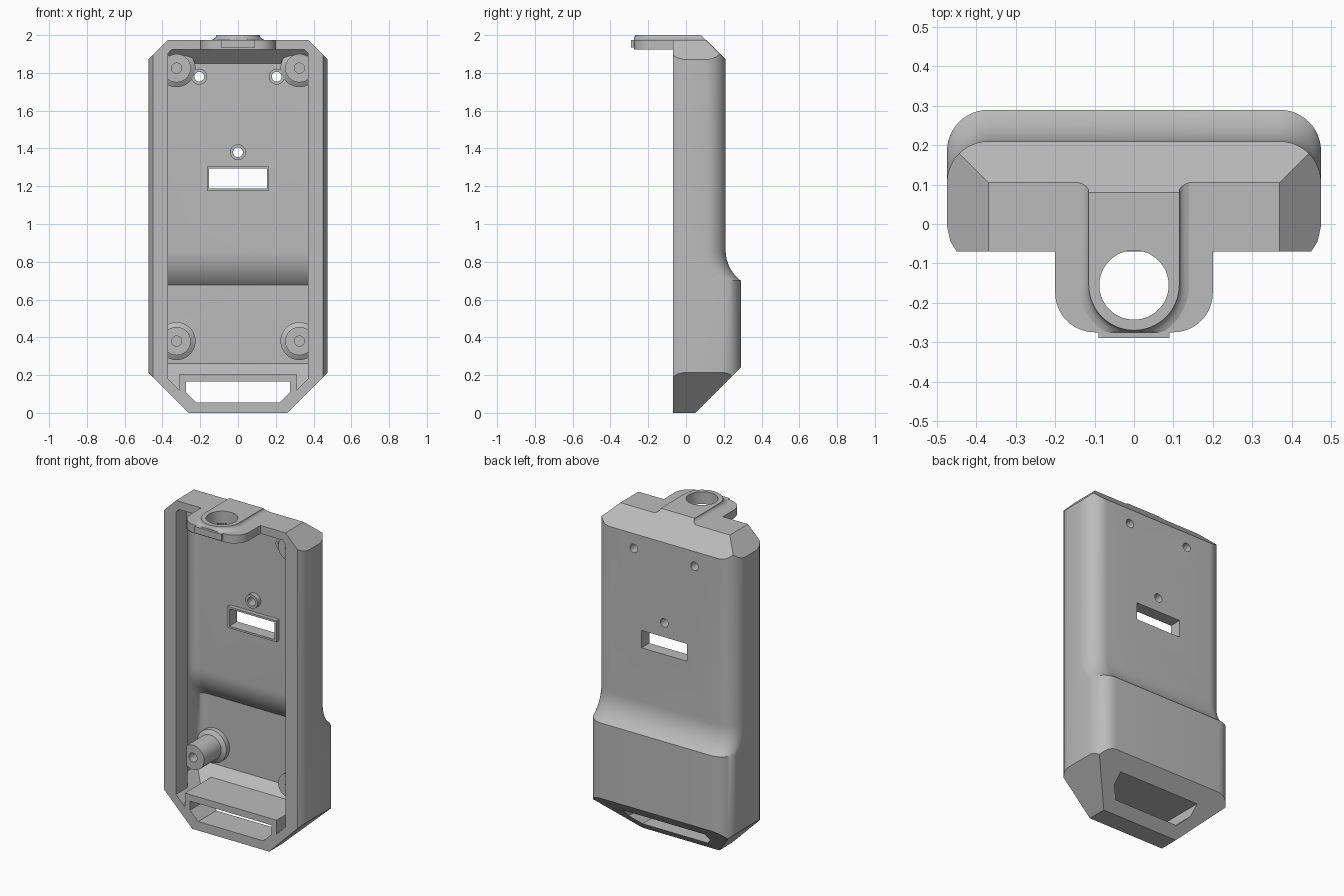
import bpy, bmesh, math
from mathutils import Vector

if "Cube" in bpy.data.objects:
    bpy.data.objects.remove(bpy.data.objects["Cube"])

grey = bpy.data.materials.new("plain_grey")
grey.use_nodes = True
grey.diffuse_color = (0.5, 0.5, 0.5, 1)
grey.node_tree.nodes["Principled BSDF"].inputs["Base Color"].default_value = (0.5, 0.5, 0.5, 1)


def loft(name, rings, planes=()):
    """Skin closed rings into a capped solid, then trim it to normal.p <= d planes."""
    bm = bmesh.new()
    rows = [[bm.verts.new(p) for p in ring] for ring in rings]
    n = len(rows[0])
    for a, b in zip(rows, rows[1:]):
        for i in range(n):
            j = (i + 1) % n
            bm.faces.new((a[i], a[j], b[j], b[i]))
    bm.faces.new(rows[0])
    bm.faces.new(rows[-1])
    bmesh.ops.recalc_face_normals(bm, faces=bm.faces)
    for normal, d in planes:
        v = Vector(normal)
        res = bmesh.ops.bisect_plane(bm, geom=bm.verts[:] + bm.edges[:] + bm.faces[:], dist=1e-6,
                                     plane_co=v * d / v.length_squared, plane_no=v, clear_outer=True)
        edges = [e for e in res["geom_cut"] if isinstance(e, bmesh.types.BMEdge) and e.is_boundary]
        if edges:
            bmesh.ops.holes_fill(bm, edges=edges)
    bmesh.ops.recalc_face_normals(bm, faces=bm.faces)
    mesh = bpy.data.meshes.new(name)
    bm.to_mesh(mesh)
    bm.free()
    mesh.materials.append(grey)
    ob = bpy.data.objects.new(name, mesh)
    bpy.context.collection.objects.link(ob)
    return ob


def prism(name, outline, z0, z1):
    return loft(name, [[(x, y, z) for x, y in outline] for z in (z0, z1)])


def front_prism(name, outline, y0, y1):
    return loft(name, [[(x, y, z) for x, z in outline] for y in (y0, y1)])


def rect(x, a, b):
    return [(-x, a), (x, a), (x, b), (-x, b)]


def arc(cx, cy, r, a0, a1, n=12):
    angles = [math.radians(a0 + (a1 - a0) * i / n) for i in range(n + 1)]
    return [(cx + r * math.cos(a), cy + r * math.sin(a)) for a in angles]


def lathe(name, x, z, profile):
    """Turn a (radius, y) profile about an axis running front to back."""
    return loft(name, [[(px, y, pz) for px, pz in arc(x, z, r, 0, 352.5, 47)] for r, y in profile])


def boolean(target, operation, *tools):
    for tool in tools:
        mod = target.modifiers.new("join", "BOOLEAN")
        mod.operation, mod.object, mod.solver = operation, tool, "EXACT"
        bpy.context.view_layer.update()
        result = bpy.data.meshes.new_from_object(target.evaluated_get(bpy.context.evaluated_depsgraph_get()))
        target.modifiers.clear()
        target.data = result
        bpy.data.objects.remove(tool)


def case_solid(name, t, front, extra=()):
    """Case volume inset by wall thickness t."""
    radius = 0.2 + t
    drop = math.sqrt(radius ** 2 - (0.12 + t) ** 2)
    sweep = math.asin(drop / radius)
    levels = [(-0.1, 0.29 - t)]
    for i in range(13):
        a = sweep * (1 - i / 12)
        levels.append((0.86 - radius * math.sin(a), 0.41 - radius * math.cos(a)))
    levels.append((2.1, 0.21 - t))
    rings = []
    for z, back in levels:
        half = [(x - t, y) for x, y in front]
        half += arc(0.37, back - 0.105 + t, 0.105 - t, 0, 90)
        rings.append([(x, y, z) for x, y in half + [(-x, y) for x, y in reversed(half)]])
    k = t * math.sqrt(2)
    planes = [((0, 0, -1), -t), ((0, 0, 1), 1.975 - t), ((0, 1, 1), 2.08 - k), ((0, 1, -1), 0.05 - k)]
    for s in (1, -1):
        planes += [((s, 0, 1), 2.345 - k), ((s, 0, -1), 0.26 - k)]
    return loft(name, rings, planes + list(extra))


# Case and its cavity, which is narrower at the front lip
case = case_solid("case", 0, [(0.45, -0.07), (0.466, -0.045), (0.475, -0.005)])
straight = [(0.475, -0.2), (0.475, -0.1), (0.475, -0.05)]
cavity = case_solid("cavity", 0.05, straight, [((0, -1, 0), -0.04)])
mouth = case_solid("mouth", 0.05, straight, [((1, 0, 0), 0.37), ((-1, 0, 0), 0.37), ((0, 1, 0), 0.06)])
boolean(cavity, "UNION", mouth)

# Solid features left standing in the cavity
solids = [front_prism("strap_bar", rect(0.31, -0.1, 0.205), -0.3, 0.35),
          front_prism("window_frame", rect(0.165, 1.175, 1.305), 0.135, 0.35)]
for s in (1, -1):
    for z, back in ((0.38, 0.24), (1.825, 0.16)):
        solids.append(lathe("post", s * 0.325, z, [
            (0.1, 0.35), (0.1, back - 0.03), (0.075, back - 0.045), (0.075, 0.03),
            (0.027, 0.03), (0.027, back - 0.02)]))
screw_spots = [(0.205, 1.78), (-0.205, 1.78), (0, 1.38)]
for x, z in screw_spots:
    solids.append(lathe("screw_ring", x, z, [(0.042, 0.35), (0.042, 0.13)]))
boolean(cavity, "DIFFERENCE", *solids)
boolean(case, "DIFFERENCE", cavity)

# Openings through the case
slot = [(-0.275, 0.165), (-0.275, 0.11), (-0.22, 0.055), (0.22, 0.055), (0.275, 0.11), (0.275, 0.165)]
openings = [front_prism("strap_slot", slot, -0.3, 0.4),
            front_prism("window", rect(0.153, 1.187, 1.293), 0.1, 0.4)]
for x, z in screw_spots:
    openings.append(lathe("screw_hole", x, z, [(0.026, 0.1), (0.026, 0.4)]))


def ring_hole():
    return prism("ring_hole", arc(0, -0.155, 0.088, 0, 354, 59), 1.8, 2.1)


boolean(case, "DIFFERENCE", *openings, ring_hole())

# Hanging tab: flat plate, raised loop with a filleted foot, and front nub
plate = [(0.2, -0.07), (-0.2, -0.07)] + arc(-0.1, -0.175, 0.1, 180, 270) + arc(0.1, -0.175, 0.1, 270, 360)
tab = prism("hanging_tab", plate, 1.925, 1.975)
rings = []
for z, flare in ((1.96, 0.025), (1.975, 0.025), (1.979, 0.014), (1.985, 0.006), (1.992, 0.001), (2.0, 0)):
    w = 0.115 + flare
    loop = [(w, 0.15), (-w, 0.15)] + arc(0, -0.155, w, 180, 360, 32)
    # keep the foot within the plate's front edge
    rings.append([(x, max(y, -0.275), z) for x, y in loop])
raised = loft("raised_loop", rings, [((0, 1, 1), 2.08)])
boolean(raised, "DIFFERENCE", ring_hole())
boolean(tab, "DIFFERENCE", ring_hole())
nub = prism("front_nub", rect(0.09, -0.29, -0.26), 1.935, 1.975)

# Smooth the rounded surfaces, keep the edges crisp
for ob in (case, tab, raised, nub):
    bpy.ops.object.select_all(action="DESELECT")
    ob.select_set(True)
    bpy.context.view_layer.objects.active = ob
    bpy.ops.object.shade_smooth_by_angle(angle=math.radians(30))
